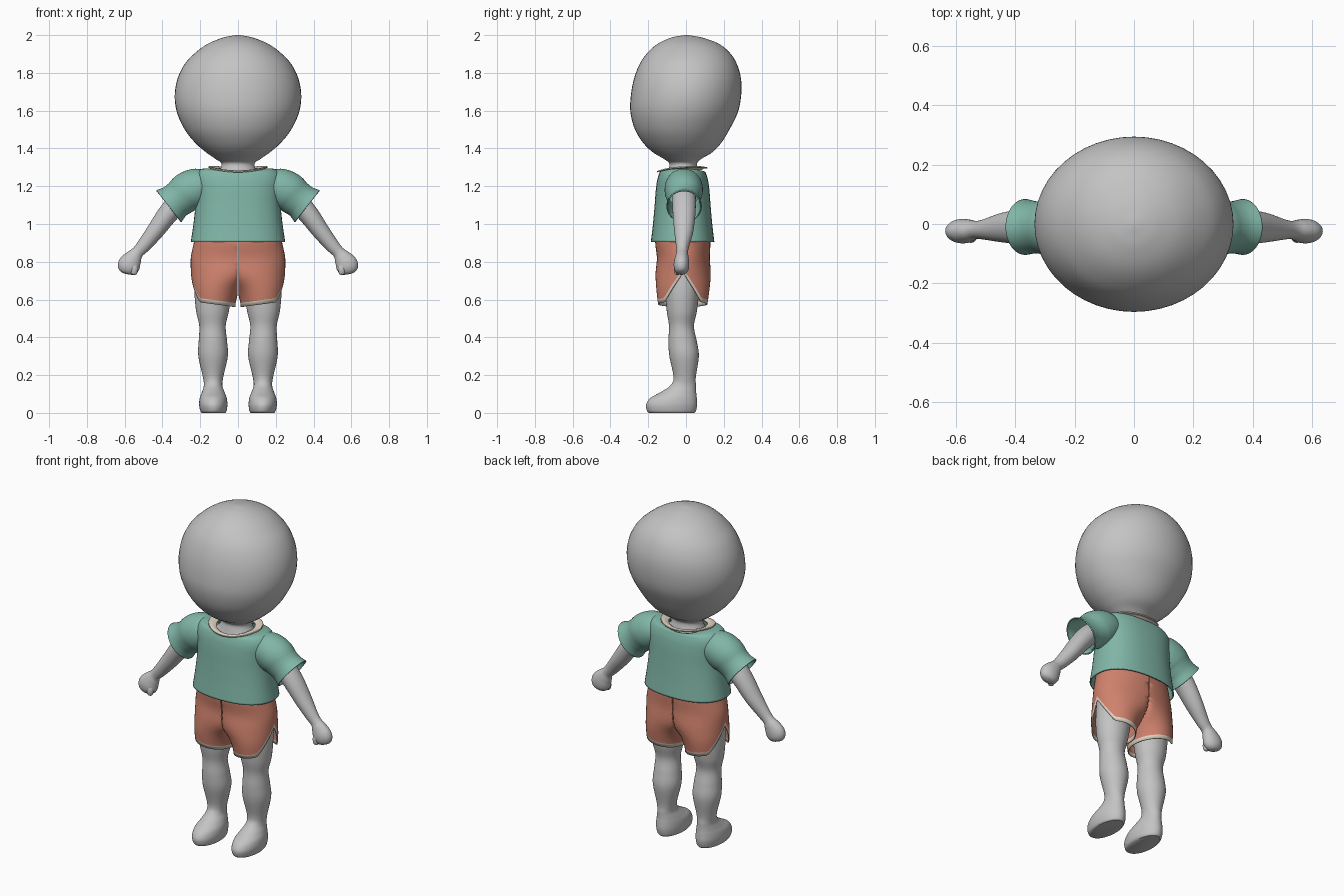
import bpy, bmesh, math
from mathutils import Vector

cube = bpy.data.objects.get("Cube")
if cube:
    bpy.data.objects.remove(cube, do_unlink=True)


def material(name, rgb):
    m = bpy.data.materials.new(name)
    m.use_nodes = True
    m.diffuse_color = (*rgb, 1)
    m.node_tree.nodes["Principled BSDF"].inputs["Base Color"].default_value = (*rgb, 1)
    return m


SKIN = material("plain_grey", (0.55, 0.55, 0.55))
TEAL = material("teal_cloth", (0.22, 0.47, 0.39))
RUST = material("rust_cloth", (0.62, 0.22, 0.15))
CREAM = material("cream_trim", (0.76, 0.68, 0.57))
SIDES = 48


def smooth(keys, steps=6):
    """Catmull-Rom through ring keys (x, y, z, rx, ry, ...)."""
    out = []
    for i in range(len(keys) - 1):
        a, b, c, d = (keys[max(i - 1, 0)], keys[i], keys[i + 1],
                      keys[min(i + 2, len(keys) - 1)])
        for s in range(steps):
            t = s / steps
            out.append([0.5 * (2 * q + (r - p) * t + (2 * p - 5 * q + 4 * r - w) * t * t
                               + (3 * q - p - 3 * r + w) * t ** 3)
                        for p, q, r, w in zip(a, b, c, d)])
    out.append(list(keys[-1]))
    return out


def spow(v, e):
    return math.copysign(abs(v) ** e, v)


def angles():
    return [2 * math.pi * i / SIDES for i in range(SIDES)]


def flat_rows(rings, square=2.0):
    """Horizontal rings; an optional sixth value lifts the left and right sides."""
    rows = []
    for x, y, z, rx, ry, *lift in rings:
        k = lift[0] if lift else 0
        rows.append([Vector((x + rx * spow(math.cos(a), 2 / square),
                             y + ry * spow(math.sin(a), 2 / square),
                             z + k * math.cos(a) ** 2)) for a in angles()])
    return rows


def path_rows(rings):
    """Rings square to a path that runs in the xz plane."""
    rows = []
    for i, (x, y, z, rx, ry) in enumerate(rings):
        p, n = rings[max(i - 1, 0)], rings[min(i + 1, len(rings) - 1)]
        t = Vector((n[0] - p[0], 0, n[2] - p[2])).normalized()
        u = Vector((t.z, 0, -t.x))
        rows.append([Vector((x, y, z)) + u * rx * math.cos(a)
                     + Vector((0, ry * math.sin(a), 0)) for a in angles()])
    return rows


def skin(name, rows, mats, caps=(True, True), mirror=False, thick=0, trim_rows=0):
    bm = bmesh.new()
    grid = [[bm.verts.new(p) for p in row] for row in rows]
    for j in range(len(grid) - 1):
        for i in range(SIDES):
            k = (i + 1) % SIDES
            f = bm.faces.new((grid[j][i], grid[j][k], grid[j + 1][k], grid[j + 1][i]))
            f.material_index = 1 if j < trim_rows else 0
    for cap, row in zip(caps, (grid[0], grid[-1])):
        if cap:
            bm.faces.new(row)
    bmesh.ops.recalc_face_normals(bm, faces=bm.faces)
    me = bpy.data.meshes.new(name)
    bm.to_mesh(me)
    bm.free()
    ob = bpy.data.objects.new(name, me)
    bpy.context.collection.objects.link(ob)
    for m in mats:
        me.materials.append(m)
    if thick:
        s = ob.modifiers.new("thickness", 'SOLIDIFY')
        s.thickness = thick
        s.offset = -1
    if mirror:
        ob.modifiers.new("mirror", 'MIRROR').use_mirror_merge = False
    bpy.ops.object.select_all(action='DESELECT')
    ob.select_set(True)
    bpy.context.view_layer.objects.active = ob
    bpy.ops.object.shade_smooth_by_angle(angle=math.radians(50))
    return ob


# Head, neck and upper chest
head = [(0, -.015, 1.15, .17, .1), (0, -.015, 1.24, .14, .09), (0, -.015, 1.28, .1, .08),
        (0, -.015, 1.32, .088, .073), (0, -.018, 1.345, .12, .1),
        (0, -.018, 1.38, .17, .158), (0, -.02, 1.43, .227, .207),
        (0, -.02, 1.5, .282, .25), (0, -.01, 1.59, .323, .284),
        (0, 0, 1.68, .335, .292), (0, .008, 1.77, .32, .283),
        (0, .012, 1.85, .28, .256), (0, .014, 1.91, .222, .215),
        (0, .012, 1.955, .158, .16), (0, .005, 1.985, .085, .088),
        (0, .002, 1.997, .03, .03), (0, 0, 2, .002, .002)]
skin("head", flat_rows(smooth(head)), [SKIN])

# Legs with feet
leg = [(.13, -.075, 0, .062, .12), (.13, -.077, .012, .07, .13), (.131, -.076, .045, .075, .135),
       (.131, -.065, .08, .071, .122), (.131, -.04, .11, .06, .094),
       (.132, -.015, .145, .049, .068), (.132, -.007, .19, .054, .059),
       (.132, -.01, .3, .078, .078), (.133, -.018, .38, .075, .075),
       (.135, -.024, .46, .07, .066), (.135, -.022, .54, .087, .08),
       (.13, -.02, .65, .1, .09), (.12, -.015, .8, .1, .1)]
skin("legs", flat_rows(smooth(leg)), [SKIN], mirror=True)

# Arms with fists
arm = [(.2, -.01, 1.2, .06, .06), (.3, -.01, 1.13, .058, .062), (.37, -.01, 1.055, .054, .06),
       (.44, -.012, .96, .046, .05), (.5, -.018, .885, .037, .035),
       (.532, -.02, .85, .033, .03), (.553, -.022, .822, .046, .036),
       (.573, -.024, .79, .058, .041), (.585, -.024, .762, .054, .038),
       (.592, -.024, .742, .036, .025), (.594, -.024, .735, .002, .002)]
skin("arms", path_rows(smooth(arm)), [SKIN], mirror=True)
thumb = [(.549, -.046, .73, .002, .002), (.55, -.046, .737, .015, .013),
         (.55, -.046, .765, .02, .017), (.552, -.038, .8, .016, .014),
         (.552, -.035, .812, .002, .002)]
skin("thumbs", flat_rows(smooth(thumb)), [SKIN], mirror=True)

# Shirt body
shirt = [(0, -.018, .905, .25, .168), (0, -.018, 1.0, .236, .157),
         (0, -.018, 1.1, .226, .148), (0, -.018, 1.18, .228, .142),
         (0, -.018, 1.23, .232, .135, ), (0, -.018, 1.262, .222, .126),
         (0, -.018, 1.278, .19, .118), (0, -.02, 1.274, .125, .105)]
lifts = (0, 0, 0, 0, 0, .006, .014, .02)
shirt = [(*r, k) for r, k in zip(shirt, lifts)]
skin("shirt_body", flat_rows(smooth(shirt), 2.35), [TEAL], caps=(False, False), thick=.007)

# Flared sleeves
sleeve = [(.165, -.012, 1.2, .085, .09), (.215, -.012, 1.192, .103, .1),
          (.265, -.012, 1.17, .106, .1), (.305, -.012, 1.14, .098, .09),
          (.335, -.011, 1.118, .096, .088), (.366, -.01, 1.094, .108, .094)]
skin("sleeves", path_rows(smooth(sleeve)), [TEAL], caps=(False, False), mirror=True, thick=.007)

# Collar strip
collar = [(0, -.02, 1.276, .108, .098, .016), (0, -.02, 1.284, .13, .116, .016),
          (0, -.02, 1.28, .155, .134, .024)]
rows = flat_rows(smooth(collar))
for row in rows:
    for p in row:
        p.z += .02 * max(0, p.y + .02) / .134
skin("collar", rows, [CREAM], caps=(False, False), thick=.007)

# Shorts: two halves meeting at the centre seam, each with an outer slit
shape = smooth([(.125, -.017, .54, .112, .126), (.125, -.017, .6, .116, .134),
                (.108, -.016, .67, .138, .142), (.06, -.015, .74, .189, .146),
                (.016, -.014, .82, .234, .14), (0, -.017, .9, .234, .146),
                (0, -.017, .95, .225, .14)])


def shorts_point(a, z):
    for lo, hi in zip(shape, shape[1:]):
        if z <= hi[2]:
            break
    t = (z - lo[2]) / (hi[2] - lo[2])
    x, y, _, rx, ry = [p + (q - p) * t for p, q in zip(lo, hi)]
    return Vector((max(x + rx * math.cos(a), .003), y + ry * math.sin(a), z))


def hem(a):
    off = abs((a + math.pi) % (2 * math.pi) - math.pi)
    slit = .15 * max(0, 1 - off / .85) ** 1.2
    return .575 + .015 * math.cos(a) + slit


rows = []
heights = [0, .022] + [.022 + (i / 24) for i in range(1, 24)]
for j in range(26):
    row = []
    for a in angles():
        base = hem(a)
        z = base if j == 0 else base + .022 + (.945 - base - .022) * (j - 1) / 24
        row.append(shorts_point(a, z))
    rows.append(row)
skin("shorts", rows, [RUST, CREAM], caps=(False, False), mirror=True, thick=.006, trim_rows=1)
